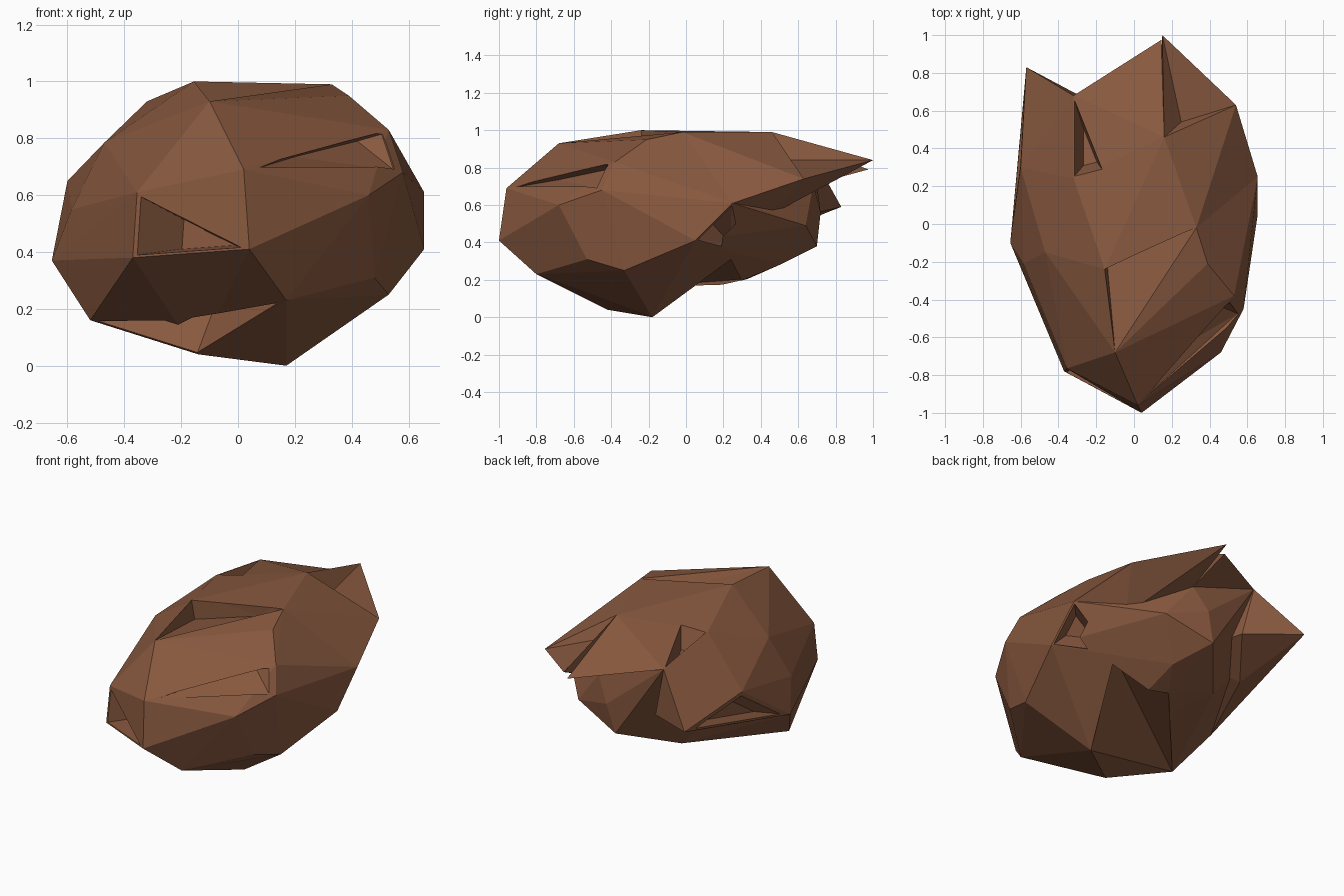
import bpy, bmesh
from mathutils import Vector

if "Cube" in bpy.data.objects:
    bpy.data.objects.remove(bpy.data.objects["Cube"])

CENTRE = Vector((0, 0, 0.5))

brown = bpy.data.materials.new("rock brown")
brown.diffuse_color = (0.25, 0.10, 0.05, 1)
brown.use_nodes = True
brown.node_tree.nodes["Principled BSDF"].inputs["Base Color"].default_value = brown.diffuse_color


def hull(name, points):
    """Flat-faced convex lump around the given points."""
    bm = bmesh.new()
    for p in points:
        bm.verts.new(p)
    out = bmesh.ops.convex_hull(bm, input=bm.verts)
    loose = {v for v in out["geom_interior"] + out["geom_unused"]
             if isinstance(v, bmesh.types.BMVert)}
    bmesh.ops.delete(bm, geom=list(loose), context='VERTS')
    bmesh.ops.recalc_face_normals(bm, faces=bm.faces)
    mesh = bpy.data.meshes.new(name)
    bm.to_mesh(mesh)
    bm.free()
    mesh.materials.append(brown)
    obj = bpy.data.objects.new(name, mesh)
    bpy.context.collection.objects.link(obj)
    return obj


def combine(target, tool, operation):
    """Apply a boolean and remove the helper."""
    tool.hide_render = True
    mod = target.modifiers.new(operation.lower(), 'BOOLEAN')
    mod.operation, mod.solver, mod.object = operation, 'EXACT', tool
    bpy.context.view_layer.objects.active = target
    bpy.ops.object.modifier_apply(modifier=mod.name)
    bpy.data.objects.remove(tool)


def chip(target, corners, depth, keep=0.92, floor=None):
    """Carve a triangular pit between three surface points."""
    a, b, c = (Vector(p) for p in corners)
    mid = (a + b + c) / 3
    n = (b - a).cross(c - a).normalized()
    if n.dot(mid - CENTRE) < 0:
        n.negate()
    rim = [mid + (p - mid) * keep for p in (a, b, c)]
    floor = floor or [mid + (p - mid) * 0.45 - n * depth for p in (a, b, c)]
    combine(target, hull("chip_cutter", [p + n * 0.04 for p in rim] + rim + floor), 'DIFFERENCE')


def drop(p, dz):
    return (p[0], p[1], p[2] + dz)


# Named corners shared by the body, horns and chips
nose_top, nose_low, chin = (0.02, -0.96, 0.69), (0.04, -1.0, 0.41), (0.17, -0.8, 0.23)
brow, cheek = (0.53, -0.38, 0.83), (0.58, -0.45, 0.68)
side_low, side_high = (0.655, 0.05, 0.41), (0.655, 0.25, 0.61)
top_left, top_right, top_front = (-0.155, -0.24, 1.0), (0.33, -0.02, 0.99), (-0.10, -0.68, 0.93)
top_back, shoulder = (0.16, 0.46, 0.99), (0.54, 0.63, 0.74)
left_front_high, left_front_low = (-0.355, -0.765, 0.61), (-0.37, -0.78, 0.38)
left_foot, front_foot = (-0.52, -0.28, 0.16), (-0.14, -0.42, 0.04)
left_low, left_high = (-0.655, -0.10, 0.37), (-0.60, 0.30, 0.65)
notch, left_top = (-0.32, 0.68, 0.86), (-0.32, 0.24, 0.93)
horn_tip, small_tip = (0.15, 1.0, 0.84), (-0.57, 0.83, 0.59)
under, keel = (0.36, 0.24, 0.39), (0.17, -0.18, 0.0)
belly, belly_left = (0.02, 0.33, 0.205), (-0.25, 0.4, 0.27)
horn_root = (0.13, 0.68, 0.71)

# Main body
rock = hull("rock", [
    nose_top, nose_low, chin, brow, cheek, side_low, side_high, top_left,
    top_right, top_front, top_back, left_front_high, left_front_low,
    left_foot, front_foot, left_low, left_high, notch, left_top, under, keel,
    belly, belly_left, horn_root, (0.13, 0.5, 0.28),
    (0.46, -0.68, 0.60), (0.48, -0.53, 0.31), (0.53, -0.33, 0.25),
    (0.39, -0.21, 0.95), (-0.42, -0.52, 0.28),
    (-0.47, -0.15, 0.785), (-0.585, -0.21, 0.55),
    (0.0, 0.7, 0.38), (0.05, 0.72, 0.56), (0.3, 0.64, 0.49)])

# Hollow behind the keel on the underside
rim = [keel, under, belly, left_foot]
combine(rock, hull("belly_cutter", rim + [drop(p, -0.3) for p in rim]
                   + [(0.05, 0.14, 0.185)]), 'DIFFERENCE')

# Overhanging horns at the back
combine(rock, hull("back_horn", [
    horn_tip, side_high, shoulder, top_back, (0.42, 0.42, 0.53),
    horn_root, top_right]), 'UNION')
combine(rock, hull("back_shelf", [
    top_back, notch, (0.145, 0.975, 0.79), horn_root, (0, 0.2, 0.8)]), 'UNION')
combine(rock, hull("left_horn", [
    small_tip, notch, left_high, left_low, (-0.25, 0.66, 0.55),
    (-0.45, 0.40, 0.42), (-0.2, 0.2, 0.6)]), 'UNION')

# Dip on the right of the horn ridge
rim = [horn_tip, top_back, shoulder]
combine(rock, hull("ridge_cutter", rim + [drop(p, 0.1) for p in rim]
                   + [(0.25, 0.54, 0.84)]), 'DIFFERENCE')

# Wedge on top, deepest along its back edge
rim = [top_left, top_right, top_front]
combine(rock, hull("wedge_cutter", rim + [drop(p, 0.05) for p in rim]
                   + [(-0.14, -0.23, 0.88), (0.2, -0.07, 0.93)]), 'DIFFERENCE')

# Triangular chips around the surface
chip(rock, (nose_top, brow, cheek), 0, 0.84,
     [Vector((0.2, -0.68, 0.735)), Vector((0.42, -0.42, 0.79))])
chip(rock, (left_front_high, left_front_low, nose_low), 0.2, 0.89)
chip(rock, (left_foot, front_foot, chin), 0.14)
chip(rock, (side_high, side_low, under), 0.1)
chip(rock, (notch, left_top, (-0.16, 0.28, 0.955)), 0.12)
chip(rock, (small_tip, left_high, left_low), 0.06, 0.8)

for poly in rock.data.polygons:
    poly.use_smooth = False
    poly.material_index = 0
